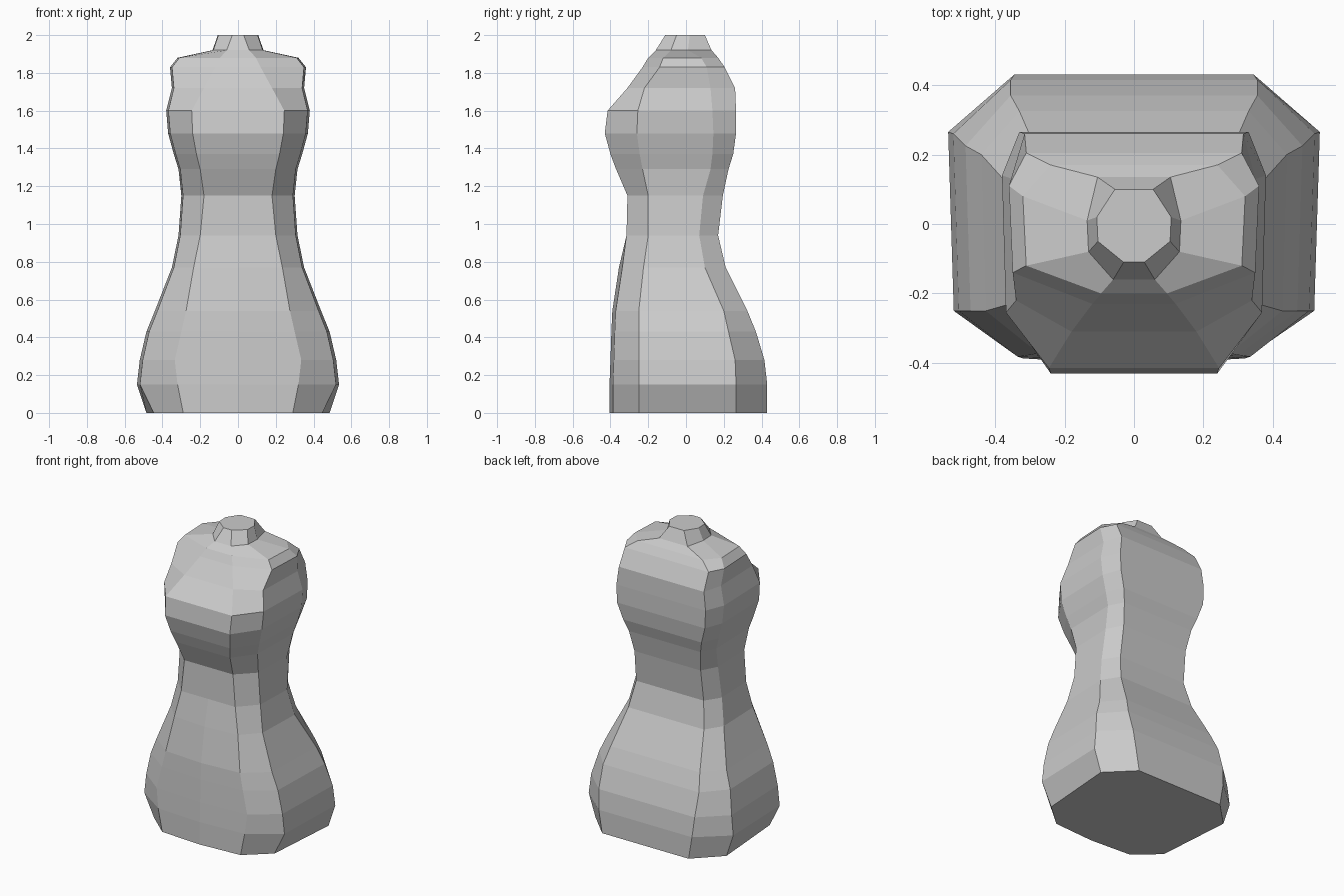
import bpy, bmesh

# Section profile per level: z, side half width, front half width, back half width,
# front y, side front y, side back y, back y
LEVELS = [
    (0.00, .485, .29, .32, -.405, -.25, .265, .43),
    (0.15, .535, .32, .345, -.405, -.25, .265, .43),
    (0.28, .52, .335, .355, -.40, -.25, .26, .415),
    (0.43, .485, .30, .355, -.395, -.25, .225, .37),
    (0.54, .44, .275, .33, -.39, -.25, .20, .325),
    (0.77, .35, .235, .28, -.355, -.225, .10, .21),
    (0.94, .315, .20, .25, -.315, -.20, .07, .17),
    (1.15, .30, .18, .245, -.31, -.20, .09, .195),
    (1.29, .315, .20, .265, -.37, -.23, .13, .225),
    (1.37, .34, .22, .29, -.40, -.245, .14, .25),
    (1.48, .37, .24, .325, -.43, -.26, .145, .265),
    (1.60, .38, .245, .33, -.415, -.255, .14, .265),
    (1.72, .35, .18, .315, -.31, -.22, .13, .26),
    (1.83, .36, .12, .31, -.23, -.14, .11, .205),
    (1.88, .32, .095, .24, -.20, -.12, .08, .17),
    (1.92, .135, .06, .105, -.16, -.08, .01, .135),
    (2.00, .107, .03, .055, -.11, -.05, .02, .10),
]


def section(z, w, a, c, f, s0, s1, b):
    """Faceted mirrored ring, with a shallow centre crease on the lower front."""
    bow = .018 if z < .9 else 0
    taper = .92 if z == 0 else .97
    right = [(a, f + bow), (w * taper, s0), (w, s1), (c, b)]
    left = [(-x, y) for x, y in reversed(right)]
    return [(x, y, z) for x, y in [(0, f)] + right + left]


# Body lofted through the rings and capped at both ends
bm = bmesh.new()
rings = [[bm.verts.new(p) for p in section(*row)] for row in LEVELS]
n = len(rings[0])
for lo, hi in zip(rings, rings[1:]):
    for i in range(n):
        j = (i + 1) % n
        bm.faces.new((lo[i], lo[j], hi[j], hi[i]))
bm.faces.new(rings[0][::-1])
bm.faces.new(rings[-1])
bmesh.ops.recalc_face_normals(bm, faces=bm.faces)
mesh = bpy.data.meshes.new("carved_body")
bm.to_mesh(mesh)
bm.free()
bpy.context.collection.objects.link(bpy.data.objects.new("carved_body", mesh))
